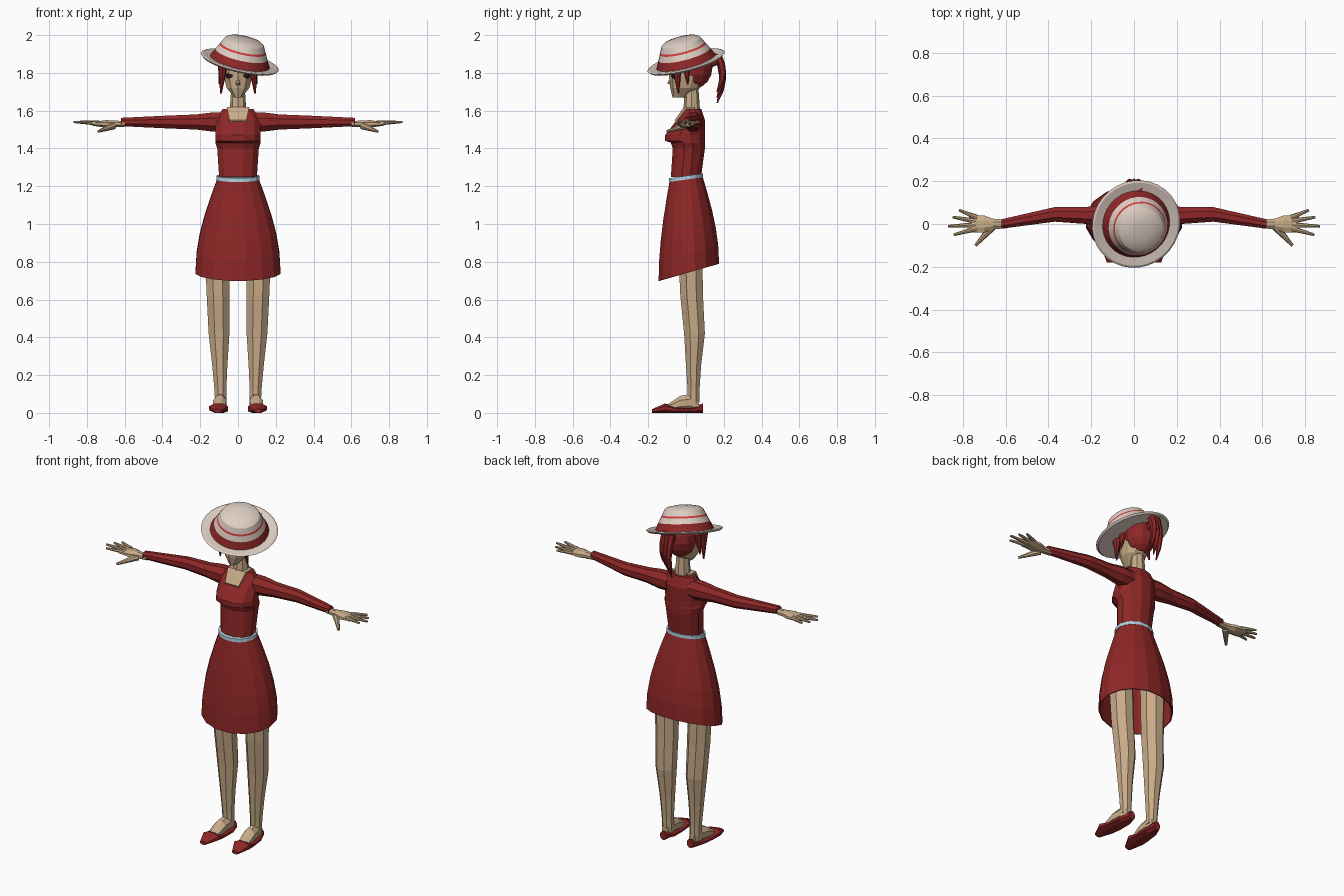
import bpy, bmesh, math
from mathutils import Matrix, Vector

cube = bpy.data.objects.get("Cube")
if cube:
    bpy.data.objects.remove(cube, do_unlink=True)


def material(name, red, green, blue):
    colour = (red, green, blue, 1)
    mat = bpy.data.materials.new(name)
    mat.use_nodes = True
    mat.diffuse_color = colour
    shader = mat.node_tree.nodes["Principled BSDF"]
    shader.inputs["Base Color"].default_value = colour
    return mat


SKIN = material("skin", .58, .41, .25)
RED = material("deep_red", .27, .02, .02)
STRAW = material("hat_cream", .73, .62, .55)
STRIPE = material("stripe_red", .66, .05, .05)
BELT = material("belt_blue", .46, .64, .75)
DARK = material("eye_dark", .01, .01, .01)


def loft(bm, rings, sides=8, axis="z", caps=True):
    """Skin a stack of rings: place on axis, centre u, v, half sizes, slope."""
    reach = 1 / math.cos(math.pi / sides)
    loops = []
    for place, u, v, half_u, half_v, *slope in rings:
        loop = []
        for i in range(sides):
            angle = (i + .5) * math.tau / sides
            p = u + half_u * reach * math.cos(angle)
            q = v + half_v * reach * math.sin(angle)
            w = place + sum(slope) * q
            corner = {"z": (p, q, w), "x": (w, p, q), "y": (p, w, q)}[axis]
            loop.append(bm.verts.new(corner))
        loops.append(loop)
    for lower, upper in zip(loops, loops[1:]):
        for i in range(sides):
            bm.faces.new((lower[i - 1], lower[i], upper[i], upper[i - 1]))
    if caps:
        bm.faces.new(loops[0])
        bm.faces.new(loops[-1])


def body(rows):
    """Turn rows of height, half width, front, back, slope into rings."""
    return [(z, 0, (front + back) / 2, width, (back - front) / 2, *slope)
            for z, width, front, back, *slope in rows]


def rod(bm, start, end, start_radius, end_radius):
    start, end = Vector(start), Vector(end)
    span = end - start
    turn = span.to_track_quat("Z", "Y").to_matrix().to_4x4()
    bmesh.ops.create_cone(bm, cap_ends=True, segments=8, radius1=start_radius,
                          radius2=end_radius, depth=span.length,
                          matrix=Matrix.Translation((start + end) / 2) @ turn)


def blob(bm, centre, size, turn=0):
    matrix = (Matrix.Translation(centre) @ Matrix.Rotation(turn, 4, "Z")
              @ Matrix.Diagonal((*size, 1)))
    bmesh.ops.create_uvsphere(bm, u_segments=12, v_segments=8, radius=1, matrix=matrix)


def finish(name, bm, *mats, side=1):
    for vert in bm.verts:
        vert.co.x *= side
    bmesh.ops.recalc_face_normals(bm, faces=bm.faces[:])
    mesh = bpy.data.meshes.new(name)
    bm.to_mesh(mesh)
    bm.free()
    obj = bpy.data.objects.new(name, mesh)
    bpy.context.collection.objects.link(obj)
    for mat in mats:
        mesh.materials.append(mat)
    return obj


def part(name, rings, mat, sides=8, axis="z", caps=True, side=1):
    bm = bmesh.new()
    loft(bm, rings, sides, axis, caps)
    return finish(name, bm, mat, side=side)


# Bodice with a bust ledge, and the slanting belt
part("bodice", body([
    (1.25, .1, -.08, .08), (1.4, .11, -.07, .1), (1.43, .12, -.08, .1),
    (1.44, .12, -.11, .1), (1.47, .12, -.11, .1), (1.55, .12, -.05, .1),
    (1.61, .08, -.01, .08)]), RED, sides=12)
part("belt", body([(z, .113, -.09, .09, .14) for z in (1.235, 1.255)]), BELT, sides=16)

# Open skirt that flares quickly, then hangs, with a hem higher at the back
skirt_rows = []
for i in range(6):
    drop = i / 5
    flare = math.sin(drop * math.pi / 2)
    skirt_rows.append((1.25 - .51 * drop, .105 + .12 * flare, -.085 - .06 * flare,
                       .085 + .09 * flare, .14 + .14 * drop))
skirt = part("skirt", body(skirt_rows), RED, sides=16, caps=False)
skirt.modifiers.new("thickness", "SOLIDIFY").thickness = .006

# Square neckline and neck
part("neckline", body([
    (1.53, .045, -.05, .02), (1.55, .045, -.06, .03), (1.62, .06, -.01, .05)]),
    SKIN, sides=4)
bm = bmesh.new()
rod(bm, (0, .03, 1.59), (0, .03, 1.73), .045, .035)
finish("neck", bm, SKIN)

# Head with a small nose
bm = bmesh.new()
loft(bm, body([
    (1.67, .02, -.07, 0), (1.72, .06, -.08, .07), (1.78, .075, -.085, .1),
    (1.85, .08, -.085, .12), (1.93, .05, -.04, .08)]), sides=10)
rod(bm, (0, -.07, 1.78), (0, -.09, 1.74), .005, .012)
finish("head", bm, SKIN)

# Hair cap and a ponytail of drooping strands
bm = bmesh.new()
blob(bm, (0, .05, 1.83), (.09, .09, .11))
finish("hair_cap", bm, RED)
bm = bmesh.new()
rod(bm, (0, .11, 1.84), (0, .18, 1.88), .02, .03)
for x in (-.02, 0, .02):
    strand = []
    for i in range(5):
        drop = i / 4
        radius = .003 + .017 * math.sqrt(1 - drop)
        strand.append((1.9 - (.23 - 1.5 * x) * drop, x,
                       .165 + .03 * math.sin(math.pi * drop), radius, radius))
    loft(bm, strand, sides=6)
finish("ponytail", bm, RED)

# Straw hat: a brim, then a crown whose segments alternate red and straw
brim = [(-.01, .15), (-.01, .2), (0, .21), (.005, .2)]
crown = [(height, .16 - .5 * height) for height in (0, .04, .07, .08, .11)]
bm = bmesh.new()
loft(bm, [(height, 0, 0, radius, radius)
          for height, radius in brim + crown + [(.12, .09), (.13, .04)]], sides=32)
for face in bm.faces:
    height = face.calc_center_median().z
    if .01 < height < .04:
        face.material_index = 1
    elif .07 < height < .08:
        face.material_index = 2
tilt = Vector((0, 0, 1)).rotation_difference(Vector((.23, -.26, 1)))
bm.transform(Matrix.Translation((.01, 0, 1.86)) @ tilt.to_matrix().to_4x4())
hat = finish("hat", bm, STRAW, RED, STRIPE)
bpy.ops.object.select_all(action="DESELECT")
hat.select_set(True)
bpy.context.view_layer.objects.active = hat
bpy.ops.object.shade_smooth_by_angle(angle=math.radians(25))


def footwear(rows, base):
    """Rings from heel to toe resting on a base height, toes turned out."""
    return [(y, .095 - y / 15, (base + top) / 2, width, (top - base) / 2)
            for y, width, top in rows]


# Everything that repeats on both sides
for side, label in ((1, "left"), (-1, "right")):
    bm = bmesh.new()
    blob(bm, (.043, -.062, 1.785), (.025, .012, .017), turn=.6)
    finish(label + "_eye", bm, DARK, side=side)

    bm = bmesh.new()
    rod(bm, (.08, -.05, 1.85), (.09, -.04, 1.69), .028, .004)
    rod(bm, (.08, 0, 1.85), (.1, .01, 1.74), .025, .004)
    finish(label + "_side_locks", bm, RED, side=side)

    sleeve = [(.07, .04, .05), (.14, .04, .05), (.22, .04, .04), (.37, .045, .034),
              (.62, 0, .022)]
    part(label + "_sleeve", [(x, y, 1.54, radius, radius) for x, y, radius in sleeve],
         RED, axis="x", side=side)

    # Palm, a fan of four fingers, and a drooping thumb
    palm = [(.6, .02, .015), (.66, .025, .018), (.7, .04, .02), (.77, .04, .01)]
    bm = bmesh.new()
    loft(bm, [(x, 0, 1.53, width, height) for x, width, height in palm], axis="x")
    for i in range(4):
        angle = .22 * i - .27
        aim = Vector((math.cos(angle), math.sin(angle), .05))
        wrist = Vector((.66, 0, 1.53))
        length = .21 - .02 * abs(i - 1)
        rod(bm, wrist + aim * .08, wrist + aim * length, .013, .006)
    rod(bm, (.66, -.01, 1.52), (.74, -.1, 1.49), .02, .007)
    finish(label + "_hand", bm, SKIN, side=side)

    leg = [(.95, .02, .065), (.62, .03, .06), (.42, .045, .055), (.25, .04, .04),
           (.13, .04, .032), (.05, .04, .03)]
    part(label + "_leg", [(z, .09 + z / 40, y, radius, radius) for z, y, radius in leg],
         SKIN, side=side)
    foot = [(.07, .02, .08), (.03, .03, .1), (-.03, .035, .09), (-.12, .03, .03)]
    part(label + "_foot", footwear(foot, .01), SKIN, axis="y", side=side)
    shoe = [(.09, .02, .05), (.03, .04, .03), (-.05, .045, .03), (-.11, .05, .05),
            (-.18, .02, .02)]
    part(label + "_shoe", footwear(shoe, 0), RED, axis="y", side=side)
